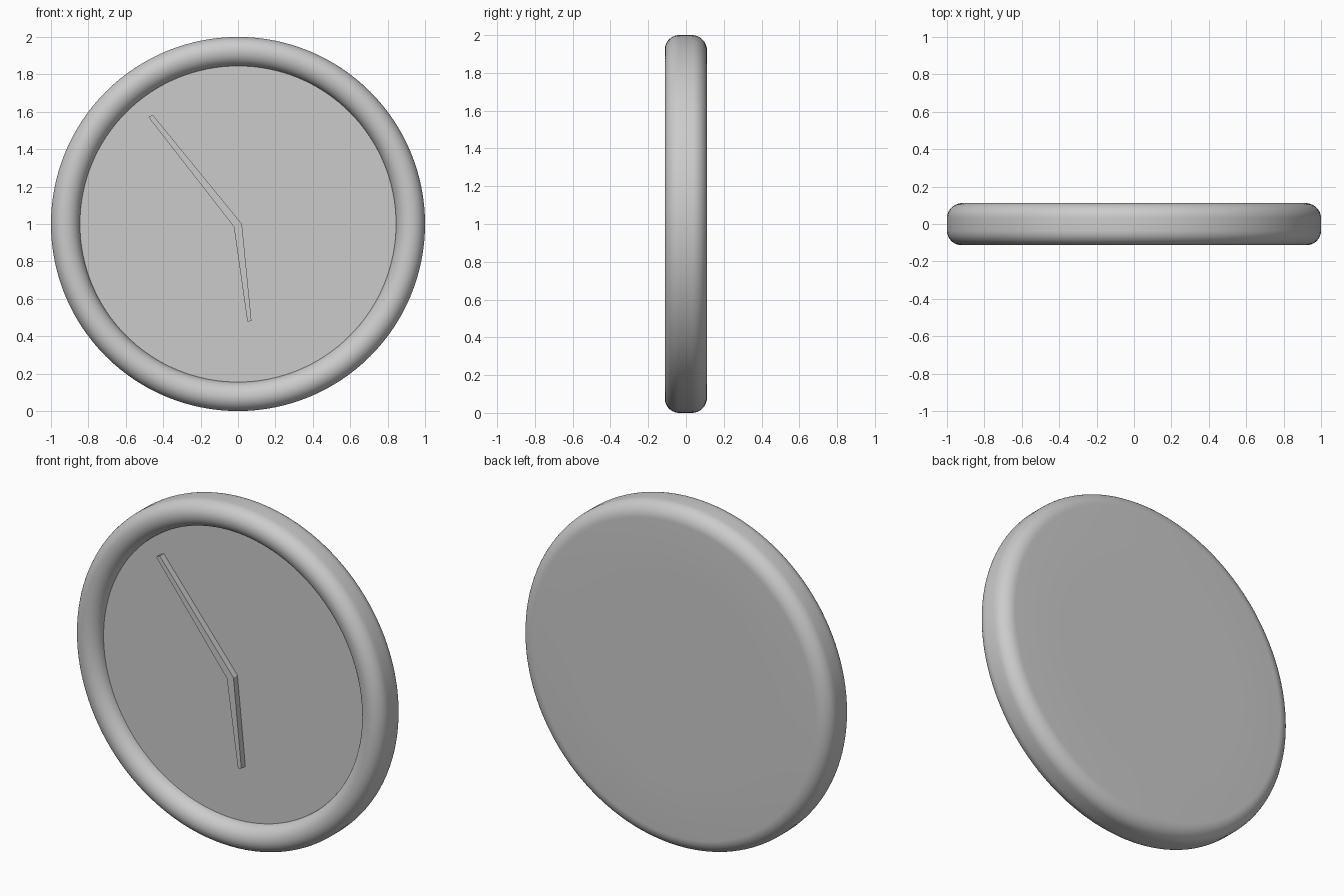
import bpy, bmesh, math

if "Cube" in bpy.data.objects:
    bpy.data.objects.remove(bpy.data.objects["Cube"])

CZ = 1.0          # height of the clock centre
SEG = 128         # sides around the clock
FACE_Y = -0.035   # dial plane

grey = bpy.data.materials.new("plain grey")
grey.diffuse_color = (0.6, 0.6, 0.6, 1)
grey.use_nodes = True
grey.node_tree.nodes["Principled BSDF"].inputs["Base Color"].default_value = grey.diffuse_color


def finish(name, bm, smooth):
    bmesh.ops.recalc_face_normals(bm, faces=bm.faces[:])
    me = bpy.data.meshes.new(name)
    bm.to_mesh(me)
    bm.free()
    me.materials.append(grey)
    ob = bpy.data.objects.new(name, me)
    bpy.context.collection.objects.link(ob)
    if smooth:
        bpy.ops.object.select_all(action='DESELECT')
        ob.select_set(True)
        bpy.context.view_layer.objects.active = ob
        bpy.ops.object.shade_smooth_by_angle(angle=math.radians(40))
    return ob


def arc(cr, cy, ar, ay, a0, a1, n=10):
    """Elliptical arc in the (radius, y) plane."""
    pts = []
    for i in range(n + 1):
        a = math.radians(a0 + (a1 - a0) * i / n)
        pts.append((cr + ar * math.cos(a), cy + ay * math.sin(a)))
    return pts


# Case: rounded back edge, rounded rim, recessed dial, turned about the y axis
profile = [(0, 0.112), (0.6, 0.112)]
profile += arc(0.915, 0.032, 0.085, 0.08, 90, 0)
profile += arc(0.925, -0.035, 0.075, 0.077, 0, -90)
profile += arc(0.925, -0.035, 0.08, 0.077, -90, -180)[1:]
profile += [(0, FACE_Y)]

bm = bmesh.new()
verts = [bm.verts.new((r, y, CZ)) for r, y in profile]
edges = [bm.edges.new(p) for p in zip(verts, verts[1:])]
bmesh.ops.spin(bm, geom=verts + edges, cent=(0, 0, CZ), axis=(0, 1, 0),
               angle=2 * math.pi, steps=SEG)
bmesh.ops.remove_doubles(bm, verts=bm.verts[:], dist=1e-4)
finish("clock_case", bm, True)

# Hands: one bent, tapered plate standing proud of the dial
outline = [(-0.479, 1.572), (-0.456, 1.584), (0.021, 1.0),
           (0.072, 0.481), (0.05, 0.479), (-0.022, 0.985)]
bm = bmesh.new()
front = [bm.verts.new((x, -0.072, z)) for x, z in outline]
back = [bm.verts.new((x, FACE_Y + 0.005, z)) for x, z in outline]
bm.faces.new(front)
bm.faces.new(back[::-1])
for i in range(len(outline)):
    j = (i + 1) % len(outline)
    bm.faces.new((front[i], front[j], back[j], back[i]))
finish("clock_hands", bm, False)
